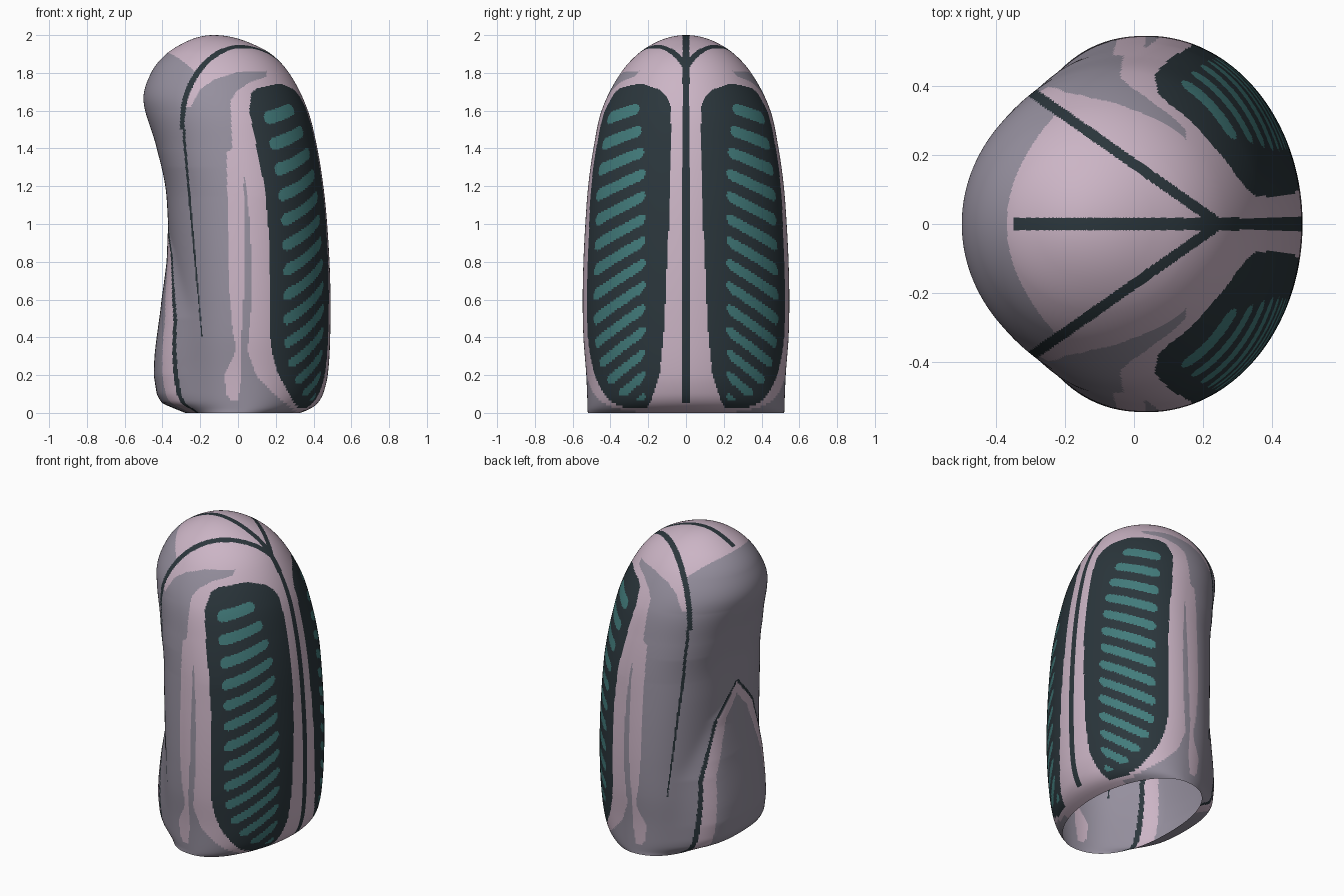
import bpy, bmesh, math

cube = bpy.data.objects.get("Cube")
if cube:
    bpy.data.objects.remove(cube)

ROWS, SIDES = 300, 400


def make_material(name, color):
    mat = bpy.data.materials.new(name)
    mat.use_nodes = True
    mat.diffuse_color = (*color, 1)
    bsdf = next(n for n in mat.node_tree.nodes if n.type == 'BSDF_PRINCIPLED')
    bsdf.inputs["Base Color"].default_value = (*color, 1)
    bsdf.inputs["Roughness"].default_value = 0.6
    return mat


def lerp(keys, z):
    """Straight interpolation through (height, value) pairs."""
    if z <= keys[0][0]:
        return keys[0][1]
    for (a, u), (b, v) in zip(keys, keys[1:]):
        if z <= b:
            return u + (v - u) * (z - a) / (b - a)
    return keys[-1][1]


def smooth(keys, z):
    """Cubic interpolation, measured so that the crown comes out round."""
    pts = [(math.sqrt(2 - h), v) for h, v in reversed(keys)]
    q = math.sqrt(max(0, 2 - z))

    def slope(i):
        a, b = pts[max(i - 1, 0)], pts[min(i + 1, len(pts) - 1)]
        return (b[1] - a[1]) / (b[0] - a[0])
    i = 0
    while i < len(pts) - 2 and q > pts[i + 1][0]:
        i += 1
    (a, u), (b, v) = pts[i], pts[i + 1]
    d = b - a
    t = min(1, (q - a) / d)
    return (u * (1 + 2 * t) * (1 - t) ** 2 + v * t * t * (3 - 2 * t)
            + d * slope(i) * t * (1 - t) ** 2 - d * slope(i + 1) * t * t * (1 - t))


# Body profile: extents on both sides, half width, heel bulge and back squareness
RIGHT_X = [(0, .33), (.02, .38), (.05, .42), (.1, .45), (.2, .475), (.4, .488),
           (.7, .488), (1, .472), (1.2, .452), (1.4, .42), (1.6, .37), (1.8, .27),
           (1.9, .175), (1.96, .06), (2, -.13)]
LEFT_X = [(0, -.28), (.05, -.32), (.1, -.335), (.3, -.352), (.6, -.35), (1, -.37),
          (1.2, -.385), (1.4, -.43), (1.65, -.5), (1.8, -.46), (1.9, -.38),
          (1.96, -.285), (2, -.13)]
WIDTH = [(0, .52), (.2, .528), (.4, .543), (.6, .547), (.8, .543), (1, .533), (1.2, .518),
         (1.4, .49), (1.6, .447), (1.8, .345), (1.9, .255), (1.96, .163), (2, 0)]
HEEL = [(0, 0), (.05, .08), (.1, .095), (.2, .1), (.3, .09), (.6, .055), (.8, .02), (1, 0)]
SQUARE = [(1.3, 2.3), (1.6, 2)]

# Paint borders, each a value by height
PANEL_OUTER = [(.01, .34), (.05, .3), (.1, .27), (.2, .215), (.3, .185), (.4, .17), (.8, .17),
               (1, .16), (1.2, .14), (1.4, .1), (1.6, .06), (1.69, .07), (1.72, .1), (1.74, .2)]
PANEL_INNER = [(.02, .22), (.05, .19), (.2, .14), (.35, .125), (.4, .12), (.8, .1), (1, .09),
               (1.3, .08), (1.62, .08), (1.67, .1), (1.71, .14), (1.74, .22)]
BAND_LEFT = [(.07, -.04), (.1, -.065), (.2, -.07), (.33, -.01), (.45, -.03), (.7, -.05),
             (1.38, -.06), (1.4, -.03), (1.65, -.04), (1.7, -.01), (1.75, .06), (1.78, .15)]
SLIVER_LEFT = [(.07, 0), (.2, .02), (.33, .015), (.7, .035), (1.25, .03)]
SLIVER_RIGHT = [(0, .31), (.03, .28), (.1, .19), (.2, .095), (.33, .05), (.6, .075),
                (1, .065), (1.25, .035)]
CRESCENT_TOP = [(-.25, 1.62), (-.2, 1.71), (-.13, 1.765), (0, 1.805), (.15, 1.81)]
SIDE_LINE = [(.4, -.19), (1.45, -.285)]
HEEL_LINE = [(0, .36), (.5, .32), (.85, .19), (1.05, 0)]

LIGHT, GREY, DARK, TEAL = range(4)


def panel_color(x, s, z):
    """Dark flank panel with slanted, round-ended bars."""
    tilt = .9 - .35 * z
    phase = ((z + tilt * (s - .35) - .062) / .124) % 1
    margin = .025 * (abs(phase - .25) / .25) ** 3
    inside = (x > lerp(PANEL_OUTER, z) + .07 + margin
              and s > .215 + max(0, z - 1.3) * .1 + margin)
    return TEAL if inside and .07 < z < 1.65 and phase < .49 else DARK


def back_color(x, s, z):
    """Grey back with a light crown and an outlined heel."""
    if z > 1.7:
        return GREY if x < -.37 + 1.4 * s * s else LIGHT
    edge = lerp(HEEL_LINE, z)
    if z < 1.05 and x < -.2:
        if abs(s - edge) < .011:
            return DARK
        if edge - .085 < s < edge:
            return LIGHT
    return GREY


def paint(x, s, z):
    # Centre seam
    if s < .018 and ((x > 0 and z > .05) or (z > 1.8 and x > -.35)):
        return DARK
    if .02 < z < 1.74 and x > lerp(PANEL_OUTER, z) and s > lerp(PANEL_INNER, z):
        return panel_color(x, s, z)
    # Shoulder line, which runs on down the side
    if z > 1.5:
        offset = s - (.385 - .7 * (x + .3))
        if abs(offset) < .018 and x < .25:
            return DARK
        behind = offset < 0 and x < .25
    else:
        offset = x - lerp(SIDE_LINE, z)
        if .4 < z and abs(offset) < .003 + .004 * (z - .4):
            return DARK
        behind = offset < 0
    if behind:
        return back_color(x, s, z)
    # Flank band, its grey sliver and the crescent above
    if z > 1.6:
        below_crescent = z < lerp(CRESCENT_TOP, x) and x < .15
        return GREY if below_crescent and x < lerp(BAND_LEFT, z) else LIGHT
    if x < lerp(BAND_LEFT, z) or z < .07 and x < lerp(SLIVER_RIGHT, z):
        return GREY
    if z < 1.25 and lerp(SLIVER_LEFT, z) < x < lerp(SLIVER_RIGHT, z):
        return GREY
    return LIGHT


# Body shell, open underneath
bm = bmesh.new()
rings = []
for r in range(ROWS):
    z = 2 - 2 * (1 - r / ROWS) ** 2
    right, left = smooth(RIGHT_X, z), smooth(LEFT_X, z)
    width, heel = smooth(WIDTH, z), lerp(HEEL, z)
    heel_width = max(.02, 1.09 * lerp(HEEL_LINE, z))
    middle = min((right + left) / 2, .04)
    power = 2 / lerp(SQUARE, z)
    ring = []
    for k in range(SIDES):
        a = math.tau * (k + .5) / SIDES
        c, s = math.cos(a), math.sin(a)
        if c > 0:
            x, y = middle + (right - middle) * c, width * s
        else:
            y = width * math.copysign(abs(s) ** power, s)
            x = middle + (left - middle) * abs(c) ** power
            x -= heel * math.exp(-(y / heel_width) ** 6)
        ring.append(bm.verts.new((x, y, z)))
    rings.append(ring)
crown = bm.verts.new((LEFT_X[-1][1], 0, 2))
for k in range(SIDES):
    n = (k + 1) % SIDES
    for low, high in zip(rings, rings[1:]):
        bm.faces.new((low[k], low[n], high[n], high[k]))
    bm.faces.new((rings[-1][k], rings[-1][n], crown))
for face in bm.faces:
    c = face.calc_center_median()
    face.material_index = paint(c.x, abs(c.y), c.z)
    face.smooth = True

mesh = bpy.data.meshes.new("body_shell")
bm.to_mesh(mesh)
bm.free()
for name, color in (("pale_pink", (.60, .46, .56)), ("lavender_grey", (.30, .275, .34)),
                    ("dark_slate", (.024, .037, .045)), ("teal", (.055, .20, .20))):
    mesh.materials.append(make_material(name, color))
body = bpy.data.objects.new("body_shell", mesh)
bpy.context.collection.objects.link(body)
